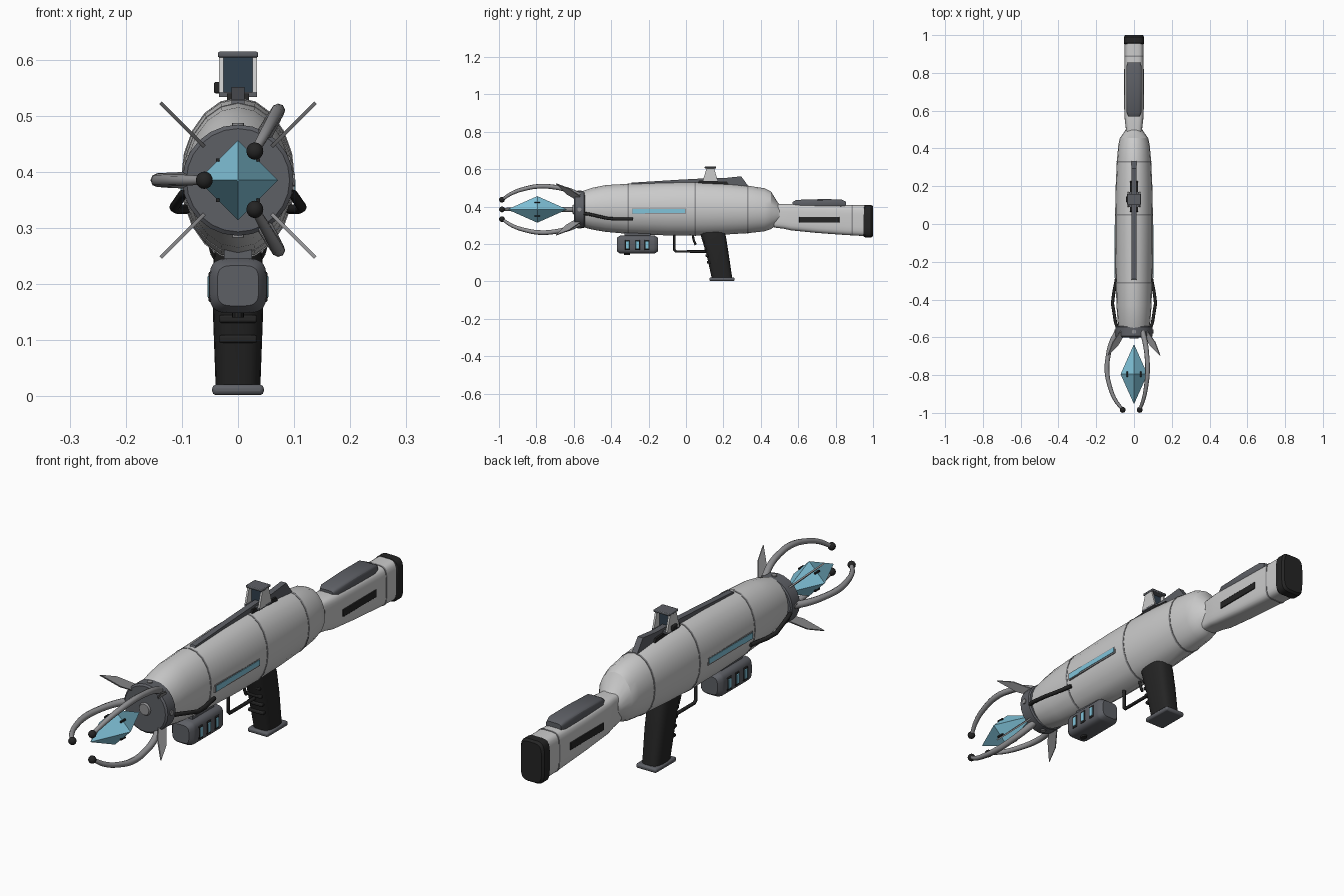
import bpy, bmesh, math
from mathutils import Vector, Matrix

if "Cube" in bpy.data.objects:
    bpy.data.objects.remove(bpy.data.objects["Cube"])

def mat(name, c):
    m = bpy.data.materials.new(name)
    m.diffuse_color = (*c, 1)
    m.use_nodes = True
    m.node_tree.nodes["Principled BSDF"].inputs["Base Color"].default_value = m.diffuse_color
    return m

LIGHT = mat("light_grey", (.62, .62, .63))
DARK = mat("dark_grey", (.11, .115, .13))
BLACK = mat("black", (.018, .018, .018))
STEEL = mat("steel", (.28, .28, .29))
BLUE = mat("blue", (.22, .55, .70))
GLASS = mat("lens", (.03, .05, .075))
ZC = .385

def finish(name, bm, m, bevel=0, angle=30):
    bmesh.ops.recalc_face_normals(bm, faces=bm.faces)
    me = bpy.data.meshes.new(name)
    bm.to_mesh(me)
    bm.free()
    ob = bpy.data.objects.new(name, me)
    bpy.context.collection.objects.link(ob)
    me.materials.append(m)
    if bevel:
        b = ob.modifiers.new("bevel", "BEVEL")
        b.width, b.segments, b.limit_method = bevel, 2, 'ANGLE'
    if angle:
        bpy.ops.object.select_all(action='DESELECT')
        ob.select_set(True)
        bpy.context.view_layer.objects.active = ob
        bpy.ops.object.shade_smooth_by_angle(angle=math.radians(angle))
    return ob

def loft(name, secs, m, n=20, p=2, axis='Y', angle=30):
    # secs: (station, centre, half width x, half height); superellipse power p
    bm = bmesh.new()
    rings = []
    for s, c, rx, rh in secs:
        ring = []
        for i in range(n):
            a = 2 * math.pi * (i + .5 * (p > 2)) / n
            ca, sa = math.cos(a), math.sin(a)
            u = rx * math.copysign(abs(ca) ** (2 / p), ca)
            v = c + rh * math.copysign(abs(sa) ** (2 / p), sa)
            ring.append(bm.verts.new((u, s, v) if axis == 'Y' else (u, v, s)))
        rings.append(ring)
    for r, q in zip(rings, rings[1:]):
        for i in range(n):
            j = (i + 1) % n
            bm.faces.new((r[i], r[j], q[j], q[i]))
    bm.faces.new(rings[0])
    bm.faces.new(rings[-1])
    return finish(name, bm, m, 0, angle)

def prism(name, pts, x0, x1, m, bevel=0):
    # (y, z) outline extruded along x
    bm = bmesh.new()
    a, b = [[bm.verts.new((x, y, z)) for y, z in pts] for x in (x0, x1)]
    bm.faces.new(a)
    bm.faces.new(b)
    for i in range(len(pts)):
        j = (i + 1) % len(pts)
        bm.faces.new((a[i], a[j], b[j], b[i]))
    return finish(name, bm, m, bevel)

def box(name, x0, x1, y0, y1, z0, z1, m, bevel=0):
    return prism(name, [(y0, z0), (y1, z0), (y1, z1), (y0, z1)], x0, x1, m, bevel)

def tube(name, pts, r, m, smooth=False, radii=None):
    cu = bpy.data.curves.new(name, 'CURVE')
    cu.dimensions, cu.bevel_depth, cu.bevel_resolution = '3D', r, 2
    cu.use_fill_caps = True
    sp = cu.splines.new('BEZIER' if smooth else 'POLY')
    P = sp.bezier_points if smooth else sp.points
    P.add(len(pts) - 1)
    for i, q in enumerate(pts):
        P[i].co = q if smooth else (*q, 1)
        P[i].radius = radii[i] if radii else 1
        if smooth:
            P[i].handle_left_type = P[i].handle_right_type = 'AUTO'
    sp.resolution_u = 6
    ob = bpy.data.objects.new(name, cu)
    bpy.context.collection.objects.link(ob)
    cu.materials.append(m)
    bpy.ops.object.select_all(action='DESELECT')
    ob.select_set(True)
    bpy.context.view_layer.objects.active = ob
    bpy.ops.object.convert(target='MESH')
    return ob

# Main body
BODY = [(-.55, .387, .083, .097), (-.50, .389, .088, .112), (-.43, .39, .093, .125), (-.31, .388, .096, .134),
        (-.1, .388, .1, .142), (.05, .388, .1, .143), (.2, .387, .097, .137), (.33, .385, .091, .127),
        (.42, .383, .083, .115), (.455, .38, .075, .1), (.49, .365, .05, .058), (.5, .362, .045, .05)]
loft("body", BODY, LIGHT, 20, 2, angle=25)
for i, k in enumerate((3, 5, 7)):
    y, c, rx, rz = BODY[k]
    loft(f"body_seam_{i}", [(y + d, c, rx + .0015, rz + .0015) for d in (-.004, .004)], STEEL, 20)

# Muzzle ring with emitter and screws
loft("muzzle_ring", [(-.6, ZC, .092, .092), (-.594, ZC, .099, .099), (-.545, ZC, .099, .099), (-.54, ZC, .094, .094)], DARK, 24)
loft("muzzle_emitter", [(-.607, ZC, .022, .022), (-.6, ZC, .026, .026), (-.59, ZC, .026, .026)], STEEL, 16)
for i in range(4):
    bm = bmesh.new()
    bmesh.ops.create_cone(bm, cap_ends=True, segments=12, radius1=.011, radius2=.011, depth=.006,
                          matrix=Matrix.Translation((0, -.57, ZC)) @ Matrix.Rotation(i * math.pi / 2, 4, 'Y')
                          @ Matrix.Translation((0, 0, .099)))
    finish(f"ring_screw_{i}", bm, STEEL)

# Three curved claws with ball tips
for i, deg in enumerate((60, 180, 300)):
    a = math.radians(deg)
    at = lambda y, r: (r * math.cos(a), y, ZC + r * math.sin(a))
    path = [(-.57, .088), (-.63, .119), (-.7, .137), (-.78, .143), (-.86, .128), (-.93, .1), (-.98, .063)]
    tube(f"claw_{i}", [at(*q) for q in path], .0125, STEEL, True, [1.2, 1.1, 1, 1, .9, .8, .65])
    bm = bmesh.new()
    bmesh.ops.create_uvsphere(bm, u_segments=14, v_segments=8, radius=.0155, matrix=Matrix.Translation(at(-.984, .06)))
    finish(f"claw_tip_{i}", bm, BLACK, angle=60)

# Four diagonal fins
for i in range(4):
    ob = prism(f"fin_{i}", [(-.695, .195), (-.625, .158), (-.565, .098), (-.6, .085), (-.64, .118)], -.003, .003, DARK)
    ob.data.transform(Matrix.Translation((0, 0, ZC)) @ Matrix.Rotation(math.pi / 4 + i * math.pi / 2, 4, 'Y'))
    ob.data.materials[0] = STEEL

# Crystal: stretched octahedron with small slots in the faces
bm = bmesh.new()
bmesh.ops.create_cone(bm, segments=4, radius1=.071, radius2=.002, depth=.155, matrix=Matrix.Translation((0, 0, .0775)))
bmesh.ops.create_cone(bm, segments=4, radius1=.071, radius2=.002, depth=.155,
                      matrix=Matrix.Rotation(math.pi, 4, 'X') @ Matrix.Translation((0, 0, .0775)))
bmesh.ops.remove_doubles(bm, verts=bm.verts, dist=.0005)
bmesh.ops.holes_fill(bm, edges=bm.edges)
bmesh.ops.transform(bm, verts=bm.verts, matrix=Matrix.Translation((0, -.795, ZC)) @ Matrix.Rotation(math.pi / 2, 4, 'X'))
finish("crystal", bm, BLUE, angle=0)
for i, (sx, sz) in enumerate(((1, 1), (-1, 1), (1, -1), (-1, -1))):
    x, z = sx * .036, ZC + sz * .036
    box(f"crystal_slot_{i}", x - .003, x + .003, -.81, -.78, z - .003, z + .003, BLACK)

# Stock, cheek rest and butt pad
loft("stock", [(.47, .35, .04, .062), (.52, .348, .045, .066), (.56, .344, .05, .071), (.7, .335, .05, .076),
               (.85, .328, .05, .08), (.96, .325, .05, .083)], LIGHT, 24, 4.5)
loft("stock_seam", [(.885, .327, .0515, .083), (.892, .327, .0515, .083)], STEEL, 24, 4.5)
loft("butt_pad", [(.95, .322, .05, .082), (.957, .322, .054, .087), (.99, .322, .054, .087), (1, .322, .047, .08)], BLACK, 24, 4.5)
loft("cheek_rest", [(.57, .413, .03, .012), (.59, .415, .039, .021), (.72, .417, .041, .023),
                    (.83, .417, .041, .022), (.855, .413, .034, .014)], DARK, 20, 4)

# Parts repeated on both sides
for side, s in (("right", 1), ("left", -1)):
    box(f"stock_slot_{side}", s * .045, s * .0535, .605, .82, .315, .345, BLACK, .002)
    prism(f"light_strip_{side}", [(-.285, .362), (-.225, .362), (-.215, .366), (-.005, .366), (-.005, .386), (-.285, .386)],
          s * .09, s * .1025, BLUE)
    box(f"strip_frame_{side}", s * .088, s * .1005, -.29, 0, .36, .39, STEEL)
    tube(f"side_strut_{side}", [(s * .09, -.545, .363), (s * .098, -.52, .36), (s * .114, -.42, .337),
                               (s * .108, -.37, .333), (s * .092, -.285, .333)], .0085, BLACK)
    for i in range(3):
        y = -.312 + i * .052
        box(f"cell_frame_{side}_{i}", s * .045, s * .0525, y - .014, y + .014, .168, .222, BLACK, .003)
        box(f"cell_window_{side}_{i}", s * .046, s * .054, y - .009, y + .009, .175, .215, BLUE, .002)
    # Sight side plates
    prism(f"sight_plate_{side}", [(.09, .538), (.17, .538), (.15, .606), (.11, .606)], s * .026, s * .034, LIGHT)

# Underslung power cell
loft("power_cell", [(-.37, .197, .037, .036), (-.355, .197, .049, .047), (-.345, .197, .051, .049),
                    (-.175, .197, .051, .049), (-.165, .197, .049, .047), (-.15, .197, .037, .036)], DARK, 24, 4)
box("power_cell_mount", -.025, .025, -.33, -.19, .235, .275, DARK)
loft("power_cell_knob", [(.14, -.315, .011, .016), (.155, -.315, .011, .016)], BLACK, 12, axis='Z')

# Grip with base plate and finger ridges
loft("grip", [(.28, .135, .04, .068), (.24, .147, .044, .067), (.15, .168, .045, .06), (.015, .193, .04, .055)],
     BLACK, 24, 3.2, 'Z')
box("grip_base", -.046, .046, .125, .26, .002, .021, DARK, .007)
for i in range(4):
    z = .21 - i * .036
    y = .097 + (.21 - z) * .19
    box(f"grip_ridge_{i}", -.034, .034, y - .006, y + .025, z - .007, z + .007, BLACK, .004)

# Trigger and guard
tube("trigger_guard", [(0, -.062, .26), (0, -.062, .168), (0, -.054, .16), (0, .11, .16)], .007, BLACK)
tube("trigger", [(0, .035, .26), (0, .04, .225), (0, .052, .195)], .006, BLACK)

# Top rail and rear sight fin
prism("top_rail", [(-.305, .505), (-.29, .528), (-.05, .543), (.1, .551), (.2, .552), (.295, .562), (.338, .503)],
      -.012, .012, DARK)
prism("rail_base", [(.06, .52), (.07, .54), (.22, .533), (.23, .515)], -.02, .02, BLACK)

# Sight
box("sight_floor", -.034, .034, .09, .17, .533, .542, DARK)
box("sight_cap", -.036, .036, .1, .16, .604, .614, DARK, .003)
box("sight_lens", -.027, .027, .125, .135, .54, .606, GLASS)
box("sight_knob", -.043, -.03, .115, .145, .54, .56, BLACK, .003)
